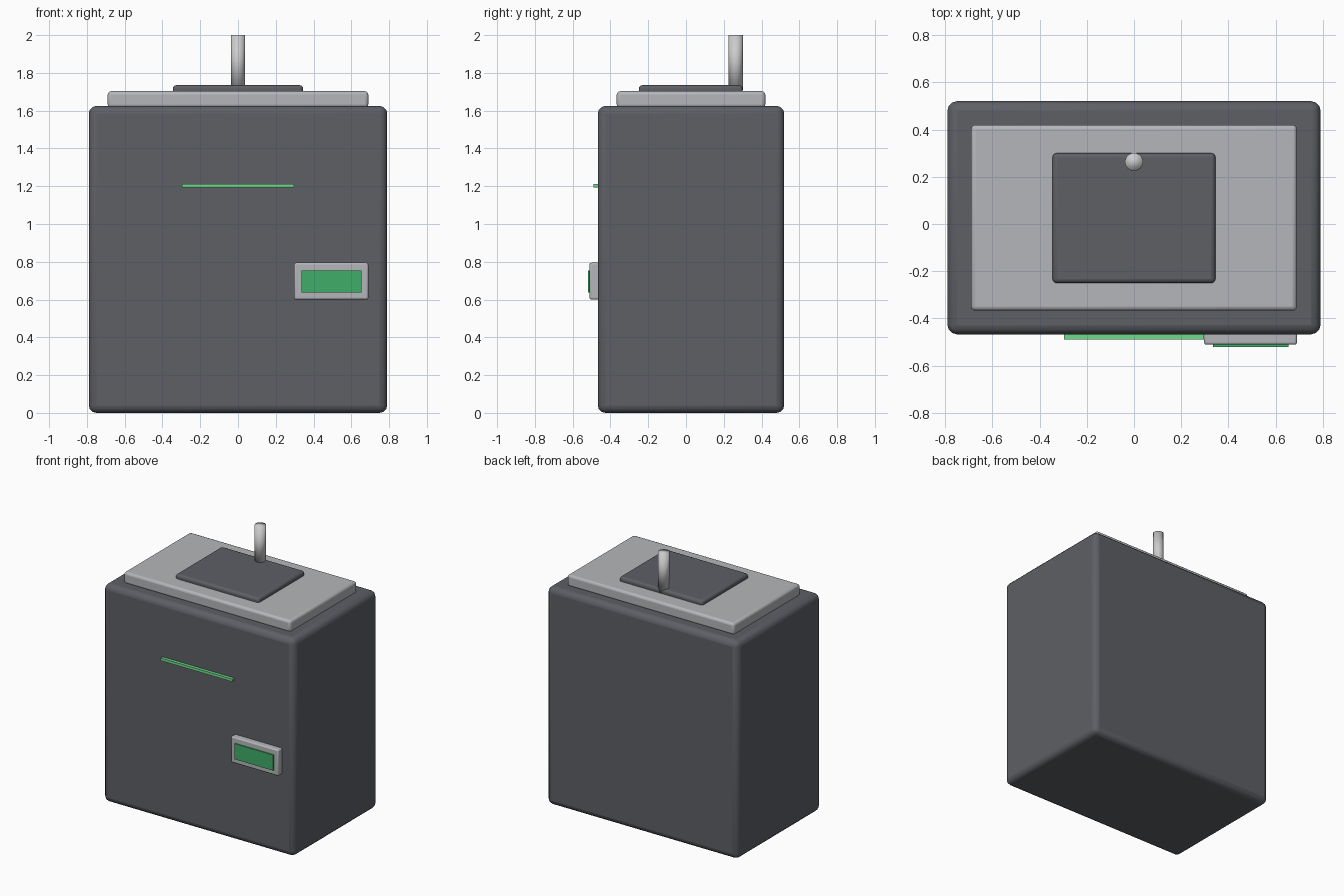
import bpy, math

if "Cube" in bpy.data.objects:
    bpy.data.objects.remove(bpy.data.objects["Cube"])

def material(name, color):
    m = bpy.data.materials.new(name)
    m.diffuse_color = (*color, 1)
    m.use_nodes = True
    m.node_tree.nodes["Principled BSDF"].inputs["Base Color"].default_value = m.diffuse_color
    return m

dark = material("dark_grey", (0.11, 0.115, 0.13))
light = material("light_grey", (0.46, 0.47, 0.49))
pale = material("pale_metal", (0.75, 0.75, 0.77))
lit_green = material("lit_green", (0.16, 0.70, 0.25))
screen_green = material("screen_green", (0.05, 0.42, 0.14))

def box(name, lo, hi, mat, bevel=0.0):
    bpy.ops.mesh.primitive_cube_add(size=1, location=[(a + b) / 2 for a, b in zip(lo, hi)])
    o = bpy.context.object
    o.name = name
    o.scale = [b - a for a, b in zip(lo, hi)]
    bpy.ops.object.transform_apply(location=False, rotation=False, scale=True)
    o.data.materials.append(mat)
    if bevel:
        m = o.modifiers.new("rounded_edges", "BEVEL")
        m.width, m.segments = bevel, 3
        bpy.ops.object.shade_smooth_by_angle(angle=math.radians(40))
    return o

# Main housing with stepped lid
box("housing", (-0.79, -0.467, 0), (0.79, 0.52, 1.625), dark, 0.04)
box("lid", (-0.69, -0.367, 1.615), (0.69, 0.42, 1.703), light, 0.018)
box("lid_plate", (-0.345, -0.25, 1.68), (0.345, 0.30, 1.735), dark, 0.018)

# Front light strip
box("light_strip", (-0.296, -0.49, 1.193), (0.296, -0.45, 1.213), lit_green)

# Display frame and screen
box("display_frame", (0.297, -0.511, 0.60), (0.69, -0.45, 0.795), light, 0.01)
box("display_screen", (0.335, -0.52, 0.637), (0.655, -0.49, 0.753), screen_green)

# Upright rod
bpy.ops.mesh.primitive_cylinder_add(vertices=32, radius=0.038, depth=0.29, location=(0, 0.263, 1.855))
rod = bpy.context.object
rod.name = "rod"
rod.data.materials.append(pale)
bpy.ops.object.shade_smooth()
